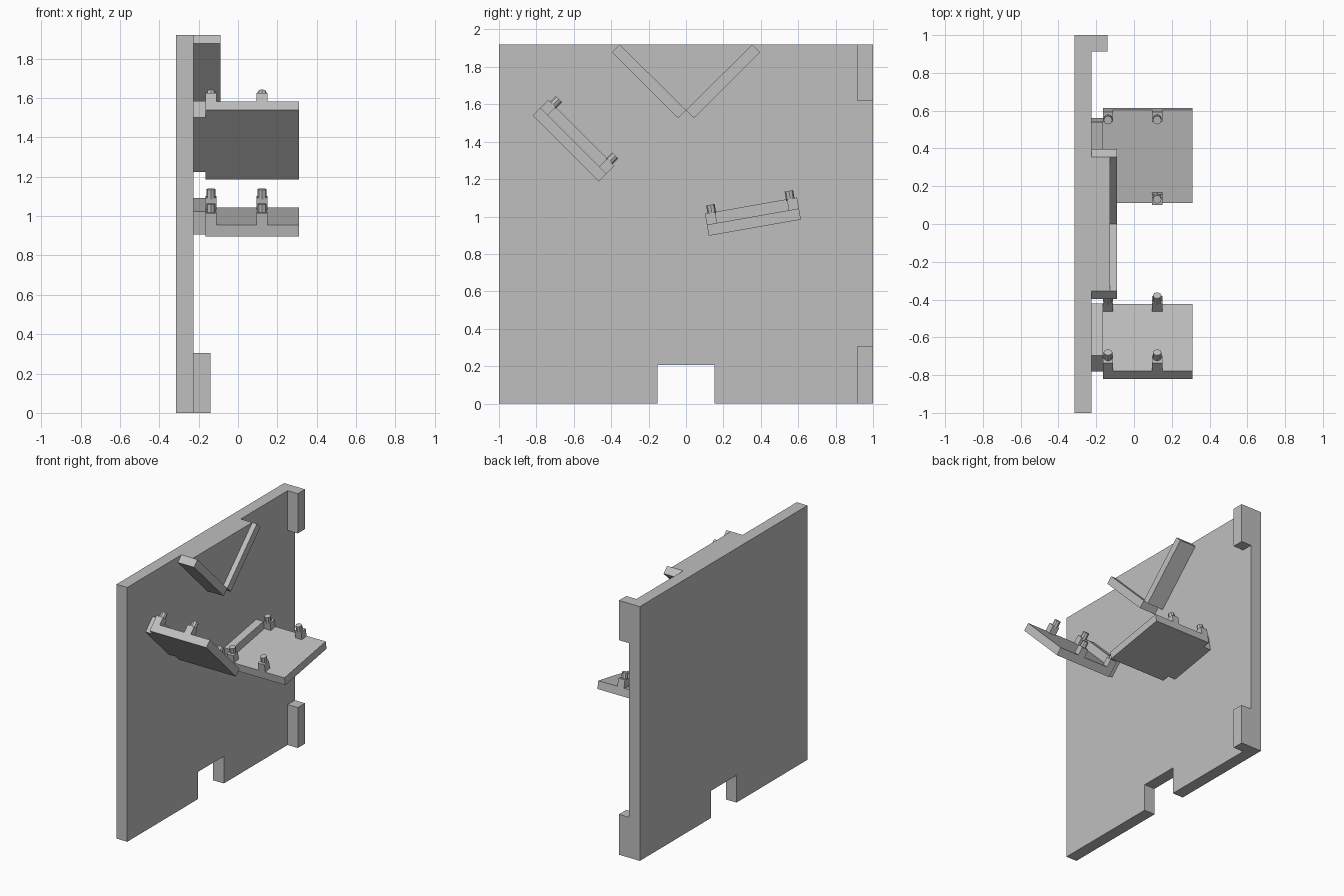
import bpy, bmesh
from math import radians, cos, sin
from mathutils import Matrix, Vector

cube = bpy.data.objects.get("Cube")
if cube:
    bpy.data.objects.remove(cube, do_unlink=True)

grey = bpy.data.materials.new("plain grey")
grey.use_nodes = True
COLOUR = (0.52, 0.52, 0.52, 1)
grey.diffuse_color = COLOUR
grey.node_tree.nodes["Principled BSDF"].inputs["Base Color"].default_value = COLOUR

WALL_BACK, WALL_FRONT = -0.315, -0.225


def finish(name, bm):
    bmesh.ops.recalc_face_normals(bm, faces=bm.faces)
    mesh = bpy.data.meshes.new(name)
    bm.to_mesh(mesh)
    bm.free()
    mesh.materials.append(grey)
    obj = bpy.data.objects.new(name, mesh)
    bpy.context.collection.objects.link(obj)
    return obj


def prism(name, x0, x1, profile):
    """Extrude a (y, z) profile from x0 to x1."""
    bm = bmesh.new()
    face = bm.faces.new([bm.verts.new((x0, y, z)) for y, z in profile])
    ext = bmesh.ops.extrude_face_region(bm, geom=[face])
    verts = [v for v in ext["geom"] if isinstance(v, bmesh.types.BMVert)]
    bmesh.ops.translate(bm, verts=verts, vec=(x1 - x0, 0, 0))
    return finish(name, bm)


def rect(y0, y1, z0, z1):
    return [(y0, z0), (y1, z0), (y1, z1), (y0, z1)]


# Wall panel with a notch in its lower edge
prism("wall_panel", WALL_BACK, WALL_FRONT,
      [(-1, 0), (-0.153, 0), (-0.153, 0.205), (0.153, 0.205),
       (0.153, 0), (1, 0), (1, 1.92), (-1, 1.92)])

# Corner blocks on the rear edge
prism("lower_corner_block", WALL_FRONT, -0.14, rect(0.913, 1, 0, 0.305))
prism("upper_corner_block", WALL_FRONT, -0.14, rect(0.913, 1, 1.62, 1.92))

# V-shaped hopper: two sloping bars and the raised plate between them
for side, label in ((-1, "front"), (1, "rear")):
    prism(label + "_hopper_bar", WALL_FRONT, -0.09,
          [(0, 1.568), (side * 0.042, 1.526),
           (side * 0.396, 1.878), (side * 0.354, 1.92)])
prism("hopper_plate", WALL_FRONT, -0.128,
      [(0, 1.568), (0.354, 1.92), (-0.354, 1.92)])


# Tilted trays, each with a wall mount and four pegged posts
LENGTH, PLATE, POST = 0.5, 0.06, 0.055
TRAY_X0, TRAY_X1 = -0.165, 0.31


def tray(label, y, z, degrees):
    place = Matrix.Translation((0, y, z)) @ Matrix.Rotation(radians(degrees), 4, "X")

    def part(name, *args):
        prism(label + "_" + name, *args).matrix_world = place

    part("tray_plate", TRAY_X0, TRAY_X1, rect(0, LENGTH, 0, PLATE))
    part("tray_mount", WALL_FRONT, TRAY_X0, rect(POST, LENGTH - POST, 0, 2 * PLATE))
    for column, x in (("inner", TRAY_X0), ("outer", 0.095)):
        for end, start, centre in (("front", 0, 0.037),
                                   ("rear", LENGTH - POST, LENGTH - 0.037)):
            tag = column + "_" + end
            part(tag + "_post", x, x + POST,
                 rect(start, start + POST, PLATE, 2 * PLATE))
            bm = bmesh.new()
            bmesh.ops.create_cone(bm, cap_ends=True, segments=8, radius1=0.023,
                                  radius2=0.023, depth=0.05)
            peg = finish(label + "_" + tag + "_peg", bm)
            peg.matrix_world = place @ Matrix.Translation(
                (x + POST / 2, centre, 2 * PLATE + 0.017))


tray("front", -0.82, 1.54, -45)
tray("rear", 0.122, 0.897, 10)
